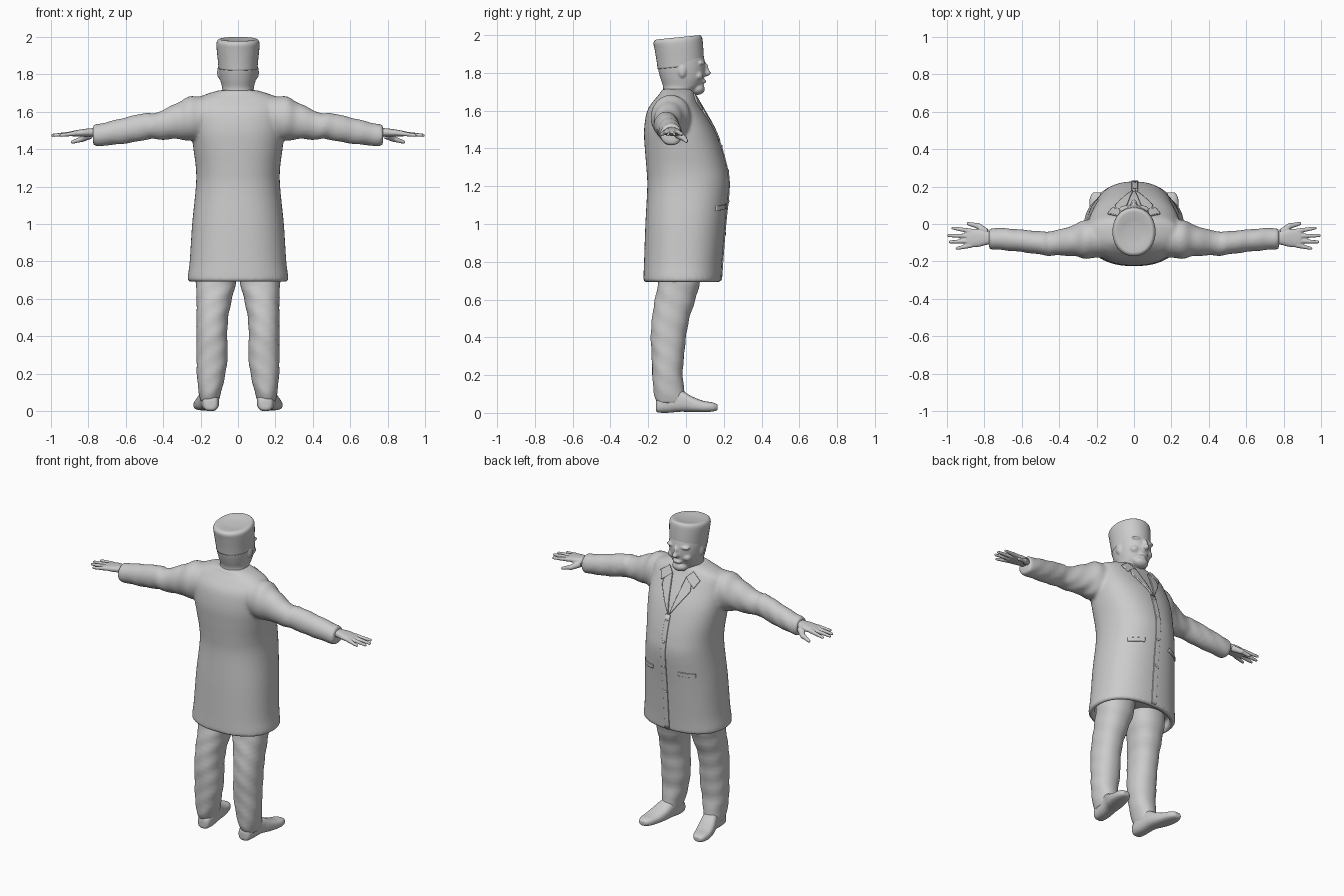
import bpy, bmesh, math
from mathutils import Vector, Matrix
from mathutils.bvhtree import BVHTree

grey = bpy.data.materials.new("plain grey")
grey.diffuse_color = (0.6, 0.6, 0.6, 1)


def spline(rows, steps):
    """Catmull-Rom interpolation between section rows."""
    out = []
    for i in range(len(rows) - 1):
        a, b, c, d = (rows[max(i - 1, 0)], rows[i], rows[i + 1], rows[min(i + 2, len(rows) - 1)])
        for k in range(steps):
            t = k / steps
            out.append([0.5 * (2 * q + (r - p) * t + (2 * p - 5 * q + 4 * r - s) * t * t
                               + (3 * q - p - 3 * r + s) * t ** 3) for p, q, r, s in zip(a, b, c, d)])
    return out + [list(rows[-1])]


def loft(bm, axis, rows, power=2.0, steps=4, sx=1, sides=40, fold=0.0, tilt=0.0):
    """Rows are (position, u_min, u_max, v_min, v_max) along the axis."""
    rings = []
    for p, u0, u1, v0, v1 in spline(rows, steps):
        ring = []
        for i in range(sides):
            a = 2 * math.pi * i / sides
            c, s = math.cos(a), math.sin(a)
            f = 1 + fold * math.sin(p * 62 + 2.2 * math.sin(a + 1) + 2 * a)
            u = (u0 + u1) / 2 + f * (u1 - u0) / 2 * math.copysign(abs(c) ** (2 / power), c)
            v = (v0 + v1) / 2 + f * (v1 - v0) / 2 * math.copysign(abs(s) ** (2 / power), s)
            x, y, z = {"x": (p, u, v), "y": (u, p, v), "z": (u, v, p)}[axis]
            ring.append(bm.verts.new((x * sx, y, z + tilt * y)))
        rings.append(ring)
    for r, q in zip(rings, rings[1:]):
        for i in range(sides):
            j = (i + 1) % sides
            bm.faces.new((r[i], r[j], q[j], q[i]))
    bm.faces.new(rings[0][::-1])
    bm.faces.new(rings[-1])


def ball(bm, loc, size):
    bmesh.ops.create_uvsphere(bm, u_segments=20, v_segments=12, radius=1,
                              matrix=Matrix.Translation(loc) @ Matrix.Diagonal((*size, 1)))


def finger(bm, a, b, r0, r1, sx):
    a, b = Vector((a[0] * sx, *a[1:])), Vector((b[0] * sx, *b[1:]))
    m = Matrix.Translation((a + b) / 2) @ (b - a).to_track_quat("Z", "Y").to_matrix().to_4x4()
    bmesh.ops.create_cone(bm, cap_ends=True, segments=14, radius1=r0, radius2=r1,
                          depth=(b - a).length, matrix=m)
    ball(bm, b, (r1, r1, r1))


def finish(name, bm, voxel=0.0, smooth=0):
    bmesh.ops.recalc_face_normals(bm, faces=bm.faces)
    me = bpy.data.meshes.new(name)
    bm.to_mesh(me)
    bm.free()
    ob = bpy.data.objects.new(name, me)
    bpy.context.collection.objects.link(ob)
    me.materials.append(grey)
    me.shade_smooth()
    if voxel:
        m = ob.modifiers.new("fuse", "REMESH")
        m.mode, m.voxel_size, m.use_smooth_shade = "VOXEL", voxel, True
        if smooth:
            s = ob.modifiers.new("soften", "SMOOTH")
            s.factor, s.iterations = 0.5, smooth
    return ob


# Coat body with a recessed underside, fused with both sleeves
bm = bmesh.new()
loft(bm, "z", [(0.75, -0.24, 0.24, -0.19, 0.15), (0.70, -0.24, 0.24, -0.19, 0.15),
               (0.695, -0.265, 0.265, -0.222, 0.183), (0.72, -0.268, 0.268, -0.225, 0.187),
               (0.80, -0.258, 0.258, -0.222, 0.192), (1.0, -0.245, 0.245, -0.215, 0.208),
               (1.2, -0.225, 0.225, -0.205, 0.227), (1.3, -0.225, 0.225, -0.21, 0.215),
               (1.4, -0.238, 0.238, -0.218, 0.188), (1.5, -0.25, 0.25, -0.222, 0.15),
               (1.6, -0.25, 0.25, -0.205, 0.095), (1.66, -0.235, 0.235, -0.165, 0.06),
               (1.69, -0.18, 0.18, -0.14, 0.045), (1.715, -0.10, 0.10, -0.125, 0.03)],
     power=2.3, sides=64)
for sx in (1, -1):
    loft(bm, "x", [(0.12, -0.17, 0.03, 1.47, 1.68), (0.25, -0.185, 0.025, 1.445, 1.682),
                   (0.32, -0.172, -0.005, 1.455, 1.65), (0.40, -0.168, -0.03, 1.45, 1.61),
                   (0.46, -0.17, -0.04, 1.455, 1.588), (0.49, -0.165, -0.04, 1.45, 1.595),
                   (0.60, -0.15, -0.03, 1.43, 1.57), (0.70, -0.14, -0.022, 1.42, 1.545),
                   (0.76, -0.135, -0.022, 1.415, 1.532), (0.775, -0.13, -0.03, 1.43, 1.525)],
         sx=sx, fold=0.025)
coat = finish("coat", bm, 0.0095, 4)

# Head, neck and face
bm = bmesh.new()
loft(bm, "z", [(1.62, -0.09, 0.09, -0.13, 0.04), (1.70, -0.085, 0.085, -0.122, 0.045),
               (1.73, -0.085, 0.085, -0.122, 0.075), (1.77, -0.095, 0.095, -0.135, 0.095),
               (1.82, -0.103, 0.103, -0.148, 0.102), (1.87, -0.105, 0.105, -0.15, 0.098),
               (1.92, -0.10, 0.10, -0.15, 0.085)], power=2.1)
ball(bm, (0, 0.06, 1.715), (0.05, 0.04, 0.032))
ball(bm, (0, 0.108, 1.80), (0.018, 0.024, 0.018))
ball(bm, (0, 0.10, 1.825), (0.013, 0.02, 0.03))
ball(bm, (0, 0.088, 1.755), (0.032, 0.02, 0.012))
for sx in (1, -1):
    ball(bm, (0.045 * sx, 0.08, 1.852), (0.035, 0.02, 0.012))
    ball(bm, (0.05 * sx, 0.066, 1.785), (0.03, 0.025, 0.024))
    ball(bm, (0.1 * sx, -0.02, 1.81), (0.012, 0.022, 0.034))
finish("head", bm, 0.006, 4)

# Flat-topped cap, tilted slightly backwards
bm = bmesh.new()
loft(bm, "z", [(1.835, -0.104, 0.104, -0.15, 0.094), (1.88, -0.108, 0.108, -0.156, 0.094),
               (1.94, -0.114, 0.114, -0.166, 0.09), (1.975, -0.114, 0.114, -0.172, 0.086),
               (1.99, -0.104, 0.104, -0.162, 0.077), (1.992, -0.09, 0.09, -0.145, 0.06),
               (1.985, -0.05, 0.05, -0.09, 0.01)], power=2.1, tilt=0.1)
finish("cap", bm)

# Trouser legs
bm = bmesh.new()
for sx in (1, -1):
    loft(bm, "z", [(0.05, 0.105, 0.20, -0.15, 0.0), (0.10, 0.09, 0.21, -0.17, -0.005),
                   (0.20, 0.067, 0.22, -0.178, -0.018), (0.30, 0.055, 0.222, -0.182, -0.01),
                   (0.40, 0.058, 0.222, -0.187, 0.0), (0.50, 0.052, 0.222, -0.18, 0.018),
                   (0.60, 0.032, 0.222, -0.165, 0.05), (0.70, 0.008, 0.226, -0.145, 0.075),
                   (0.80, 0.0, 0.225, -0.14, 0.08)], power=2.2, sx=sx, fold=0.018)
finish("trousers", bm, 0.008, 3)

# Shoes, toes turned outwards
bm = bmesh.new()
for sx in (1, -1):
    loft(bm, "y", [(-0.16, 0.125, 0.165, 0.01, 0.06), (-0.148, 0.108, 0.185, 0.002, 0.08),
                   (-0.10, 0.10, 0.195, 0.0, 0.11), (-0.03, 0.105, 0.205, 0.006, 0.12),
                   (0.03, 0.115, 0.226, 0.004, 0.088), (0.09, 0.132, 0.238, 0.004, 0.064),
                   (0.14, 0.15, 0.236, 0.007, 0.056), (0.168, 0.175, 0.22, 0.014, 0.045)],
         power=2.7, sx=sx)
finish("shoes", bm, 0.007, 2)

# Hands with four fingers and a thumb
bm = bmesh.new()
for sx in (1, -1):
    loft(bm, "x", [(0.72, -0.11, -0.045, 1.46, 1.515), (0.78, -0.11, -0.04, 1.468, 1.512),
                   (0.83, -0.122, -0.026, 1.467, 1.507), (0.88, -0.124, -0.03, 1.468, 1.498),
                   (0.895, -0.118, -0.036, 1.472, 1.494)], power=2.4, sx=sx)
    for y0, tip in ((-0.038, (0.967, -0.022)), (-0.064, (0.99, -0.062)),
                    (-0.09, (0.982, -0.096)), (-0.114, (0.945, -0.13))):
        finger(bm, (0.87, y0, 1.484), (*tip, 1.474), 0.0135, 0.0085, sx)
    finger(bm, (0.79, -0.045, 1.475), (0.835, -0.008, 1.452), 0.021, 0.015, sx)
    finger(bm, (0.83, -0.012, 1.455), (0.885, 0.002, 1.438), 0.0155, 0.0095, sx)
finish("hands", bm, 0.0042, 2)

# Coat details laid onto its front surface
bpy.context.view_layer.update()
tree = BVHTree.FromObject(coat, bpy.context.evaluated_depsgraph_get())


def patch(name, corners, raise_by=0.006, n=14):
    """Four (x, z) corners become a curved panel hugging the coat front."""
    a, b, c, d = (Vector(p) for p in corners)
    bm = bmesh.new()
    grid = []
    for i in range(n + 1):
        row = []
        for j in range(n + 1):
            p = a.lerp(b, i / n).lerp(d.lerp(c, i / n), j / n)
            hit = tree.ray_cast(Vector((p.x, 1, p.y)), Vector((0, -1, 0)))[0]
            row.append(bm.verts.new((p.x, (hit.y if hit else 0.03) + raise_by, p.y)))
        grid.append(row)
    for i in range(n):
        for j in range(n):
            bm.faces.new((grid[i][j], grid[i + 1][j], grid[i + 1][j + 1], grid[i][j + 1]))
    ob = finish(name, bm)
    m = ob.modifiers.new("cloth", "SOLIDIFY")
    m.thickness, m.offset = 0.009, 0


patch("front_placket", [(-0.012, 0.70), (0.02, 0.70), (0.02, 1.44), (-0.012, 1.44)], 0.001, 24)
for sx, side in ((1, "right"), (-1, "left")):
    patch(side + "_lapel", [(0.004 * sx, 1.44), (0.10 * sx, 1.585), (0.09 * sx, 1.645),
                            (0.05 * sx, 1.655)], 0.004)
    patch(side + "_collar", [(0.05 * sx, 1.655), (0.115 * sx, 1.605), (0.14 * sx, 1.65),
                             (0.085 * sx, 1.69)], 0.005)
    patch(side + "_pocket_flap", [(0.09 * sx, 1.08), (0.18 * sx, 1.07), (0.18 * sx, 1.095),
                                  (0.09 * sx, 1.105)], 0.001)
for k, z in enumerate((0.95, 1.12, 1.28, 1.41)):
    bm = bmesh.new()
    y = tree.ray_cast(Vector((0, 1, z)), Vector((0, -1, 0)))[0].y
    ball(bm, (0.004, y + 0.005, z), (0.009, 0.004, 0.009))
    finish("button_%d" % (k + 1), bm)
